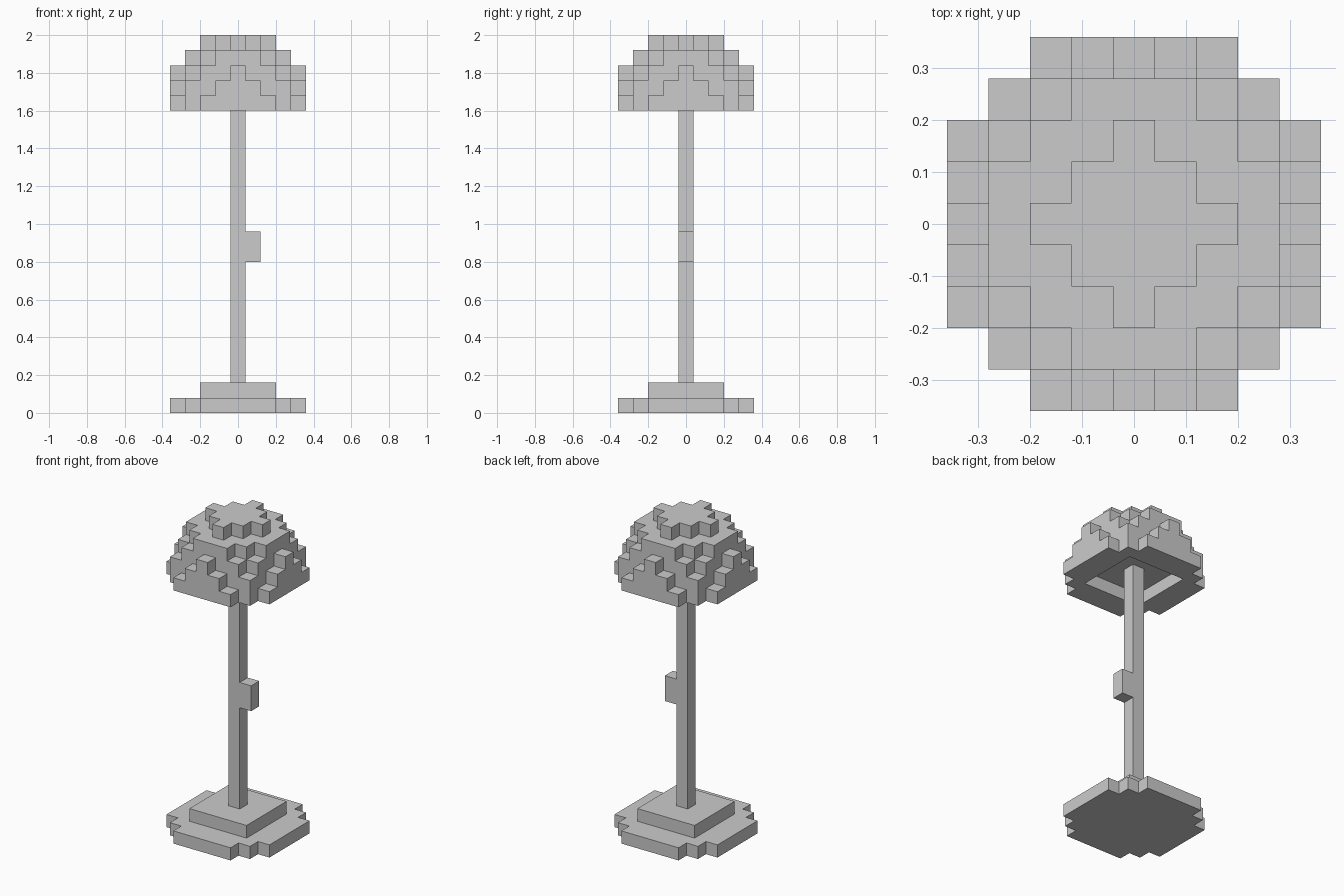
import bpy, bmesh
from mathutils import Vector

if "Cube" in bpy.data.objects:
    bpy.data.objects.remove(bpy.data.objects["Cube"])

S = 0.08      # edge of one block
R2 = 4.5 ** 2 # squared radius of base and shade, in blocks


def block(x0, x1, y0, y1, z0, z1):
    return {(x, y, z) for x in range(x0, x1 + 1)
            for y in range(y0, y1 + 1) for z in range(z0, z1 + 1)}


def ball(z0, layers):
    """Lower-centred half ball of blocks, starting at layer z0."""
    return {c for c in block(-4, 4, -4, 4, z0, z0 + layers - 1)
            if c[0] ** 2 + c[1] ** 2 + (c[2] - z0) ** 2 <= R2}


parts = {
    "base_disc": ball(0, 1),
    "base_step": block(-2, 2, -2, 2, 1, 1),
    "pole": block(0, 0, 0, 0, 2, 20),
    "switch": block(1, 1, 0, 0, 10, 11),
    # dome with a shallow square recess underneath
    "lamp_shade": ball(20, 5) - block(-2, 2, -2, 2, 20, 20),
}
filled = set().union(*parts.values())


def build(name, cells):
    """Skin the blocks, leaving out faces hidden by neighbouring blocks."""
    bm = bmesh.new()
    for c in sorted(cells):
        centre = Vector((c[0], c[1], c[2] + 0.5)) * S
        for axis in range(3):
            for sign in (-1, 1):
                near = list(c)
                near[axis] += sign
                if tuple(near) in filled:
                    continue
                n, u, v = Vector(), Vector(), Vector()
                n[axis] = sign
                u[(axis + 1) % 3] = 1
                v[(axis + 2) % 3] = sign
                corners = [(-1, -1), (1, -1), (1, 1), (-1, 1)]
                bm.faces.new([bm.verts.new(centre + (n + u * a + v * b) * S / 2)
                              for a, b in corners])
    bmesh.ops.remove_doubles(bm, verts=bm.verts, dist=1e-4)
    bmesh.ops.dissolve_limit(bm, angle_limit=0.01, verts=bm.verts, edges=bm.edges)
    mesh = bpy.data.meshes.new(name)
    bm.to_mesh(mesh)
    bm.free()
    bpy.context.collection.objects.link(bpy.data.objects.new(name, mesh))


for name, cells in parts.items():
    build(name, cells)
